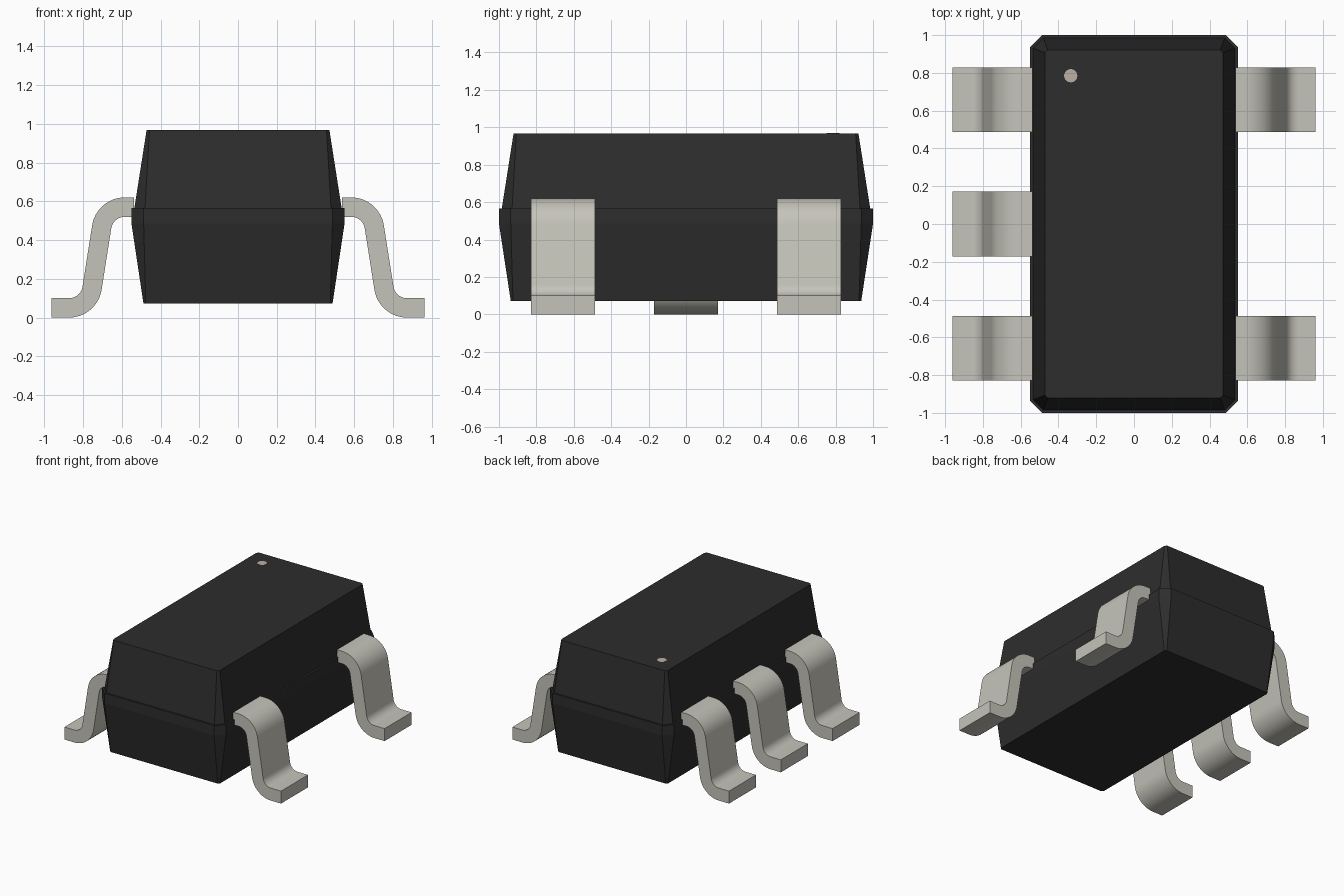
import bpy, bmesh
from math import sin, cos, radians

if "Cube" in bpy.data.objects:
    bpy.data.objects.remove(bpy.data.objects["Cube"])


def material(name, rgb):
    m = bpy.data.materials.new(name)
    m.diffuse_color = (*rgb, 1)
    m.use_nodes = True
    m.node_tree.nodes["Principled BSDF"].inputs["Base Color"].default_value = m.diffuse_color
    return m


def mesh_object(name, bm, mat):
    bmesh.ops.recalc_face_normals(bm, faces=bm.faces)
    me = bpy.data.meshes.new(name)
    bm.to_mesh(me)
    bm.free()
    me.materials.append(mat)
    ob = bpy.data.objects.new(name, me)
    bpy.context.collection.objects.link(ob)
    return ob


black = material("black_plastic", (0.026, 0.026, 0.026))
metal = material("tinned_metal", (0.56, 0.55, 0.49))
tan = material("marker_paint", (0.50, 0.44, 0.38))


# Body: stacked rectangles with chamfered corners
def ring(bm, hx, hy, c, z):
    pts = [(hx, hy - c), (hx - c, hy), (c - hx, hy), (-hx, hy - c),
           (-hx, c - hy), (c - hx, -hy), (hx - c, -hy), (hx, c - hy)]
    return [bm.verts.new((x, y, z)) for x, y in pts]


bm = bmesh.new()
rings = [ring(bm, *r) for r in (
    (0.488, 0.937, 0.012, 0.072),
    (0.55, 1.0, 0.063, 0.485),
    (0.55, 1.0, 0.063, 0.565),
    (0.535, 0.985, 0.055, 0.565),
    (0.472, 0.922, 0.015, 0.967))]
for a, b in zip(rings, rings[1:]):
    for i in range(8):
        j = (i + 1) % 8
        bm.faces.new((a[i], a[j], b[j], b[i]))
bm.faces.new(rings[0][::-1])
bm.faces.new(rings[-1])
mesh_object("body", bm, black)

# Gull-wing lead: both outlines offset from one S-shaped centre line
TILT, R, T, W, N = 9, 0.12, 0.05, 0.171, 12


def outline(off):
    pts = [(0.537, 0.57 + off)]
    for i in range(N + 1):
        a = radians(90 - (90 - TILT) * i / N)
        pts.append((0.585 + (R + off) * cos(a), 0.45 + (R + off) * sin(a)))
    for i in range(N + 1):
        a = radians(180 + TILT + (90 - TILT) * i / N)
        pts.append((0.872 + (R - off) * cos(a), 0.17 + (R - off) * sin(a)))
    pts.append((0.962, 0.05 + off))
    return pts


def lead(name, side, y):
    bm = bmesh.new()
    rows = []
    for (x1, z1), (x2, z2) in zip(outline(T), outline(-T)):
        rows.append([bm.verts.new((side * x, y + d, z)) for x, z, d in
                     ((x1, z1, -W), (x1, z1, W), (x2, z2, W), (x2, z2, -W))])
    for a, b in zip(rows, rows[1:]):
        for i in range(4):
            j = (i + 1) % 4
            bm.faces.new((a[i], a[j], b[j], b[i]))
    bm.faces.new(rows[0])
    bm.faces.new(rows[-1][::-1])
    ob = mesh_object(name, bm, metal)
    bpy.ops.object.select_all(action='DESELECT')
    bpy.context.view_layer.objects.active = ob
    ob.select_set(True)
    bpy.ops.object.shade_smooth_by_angle(angle=radians(30))


# Three leads on the left, two on the right
for i, y in enumerate((0.657, 0, -0.657)):
    lead(f"left_lead_{i + 1}", -1, y)
for i, y in enumerate((0.657, -0.657)):
    lead(f"right_lead_{i + 1}", 1, y)

# Orientation dot on the top face
bpy.ops.mesh.primitive_cylinder_add(vertices=32, radius=0.035, depth=0.02,
                                    location=(-0.335, 0.785, 0.959))
dot = bpy.context.object
dot.name = "orientation_dot"
dot.data.materials.append(tan)
